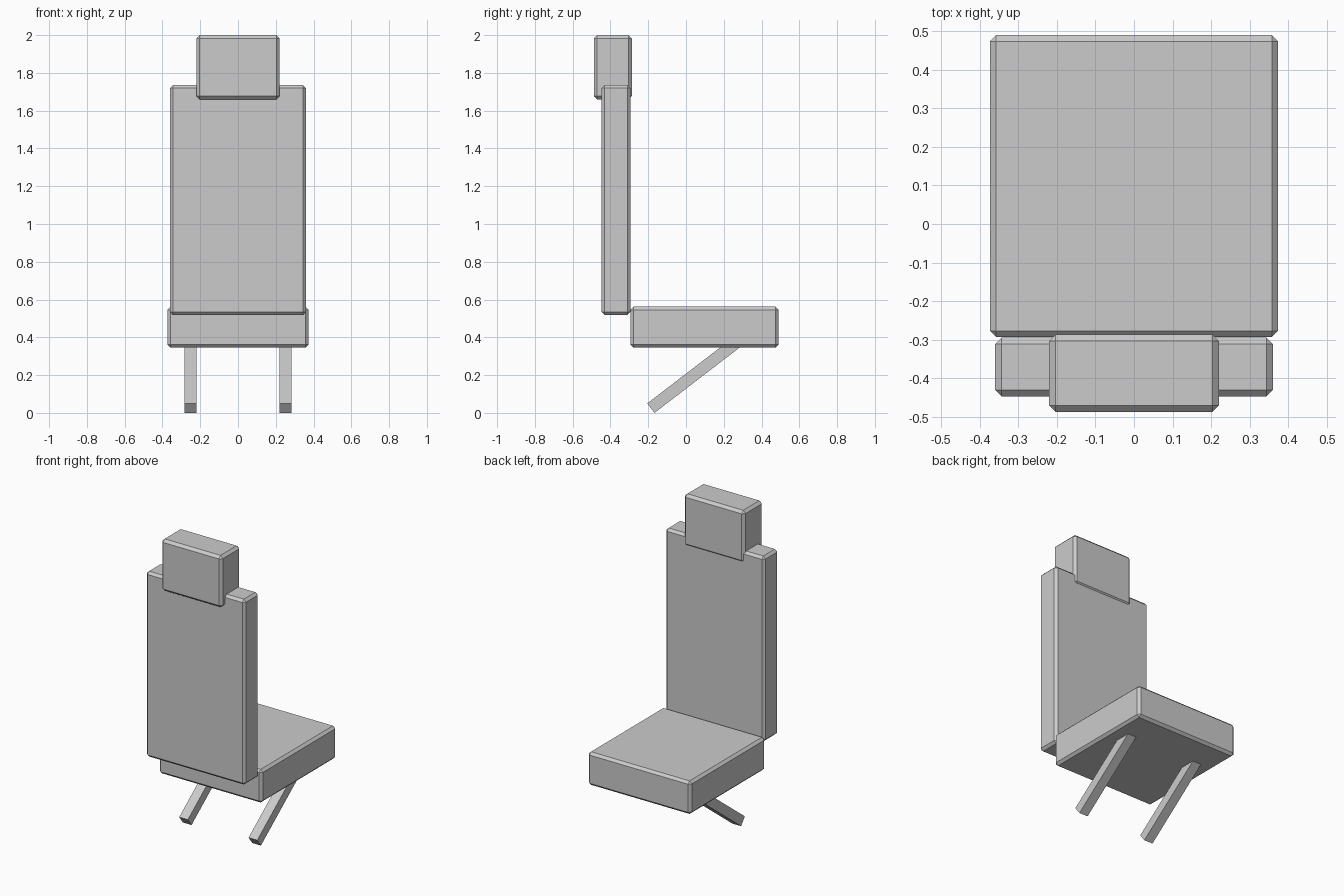
import bpy, math
from mathutils import Matrix, Vector

if "Cube" in bpy.data.objects:
    bpy.data.objects.remove(bpy.data.objects["Cube"])

grey = bpy.data.materials.new("light_grey")
grey.diffuse_color = (0.6, 0.6, 0.6, 1)
grey.use_nodes = True
grey.node_tree.nodes["Principled BSDF"].inputs["Base Color"].default_value = grey.diffuse_color


def box(name, centre, size, chamfer=0.0, tilt=0.0):
    """Flat-shaded box, tilted about x, with optional one-step chamfered edges."""
    bpy.ops.mesh.primitive_cube_add(size=1)
    ob = bpy.context.object
    ob.name = name
    ob.data.transform(Matrix.Diagonal((*size, 1)))
    ob.location = centre
    ob.rotation_euler.x = tilt
    if chamfer:
        mod = ob.modifiers.new("chamfer", 'BEVEL')
        mod.width = chamfer
        mod.segments = 1
        mod.limit_method = 'NONE'
    ob.data.materials.append(grey)
    return ob


def box_between(name, low, high, chamfer):
    low, high = Vector(low), Vector(high)
    return box(name, (low + high) / 2, high - low, chamfer)


# Cushions
box_between("seat", (-0.374, -0.293, 0.345), (0.374, 0.49, 0.562), 0.016)
box_between("backrest", (-0.36, -0.447, 0.518), (0.36, -0.295, 1.735), 0.016)
box_between("headrest", (-0.22, -0.488, 1.66), (0.22, -0.287, 2.0), 0.017)

# Slanted legs, with their upper ends sunk into the seat
angle = math.radians(37.5)
thick = 0.063
length = 0.6
foot = Vector((0, -0.186, 0.025))
axis = Vector((0, math.cos(angle), math.sin(angle)))
for side, x in (("left", -0.252), ("right", 0.252)):
    centre = foot + axis * length / 2
    centre.x = x
    box(side + "_leg", centre, (thick, length, thick), tilt=angle)
